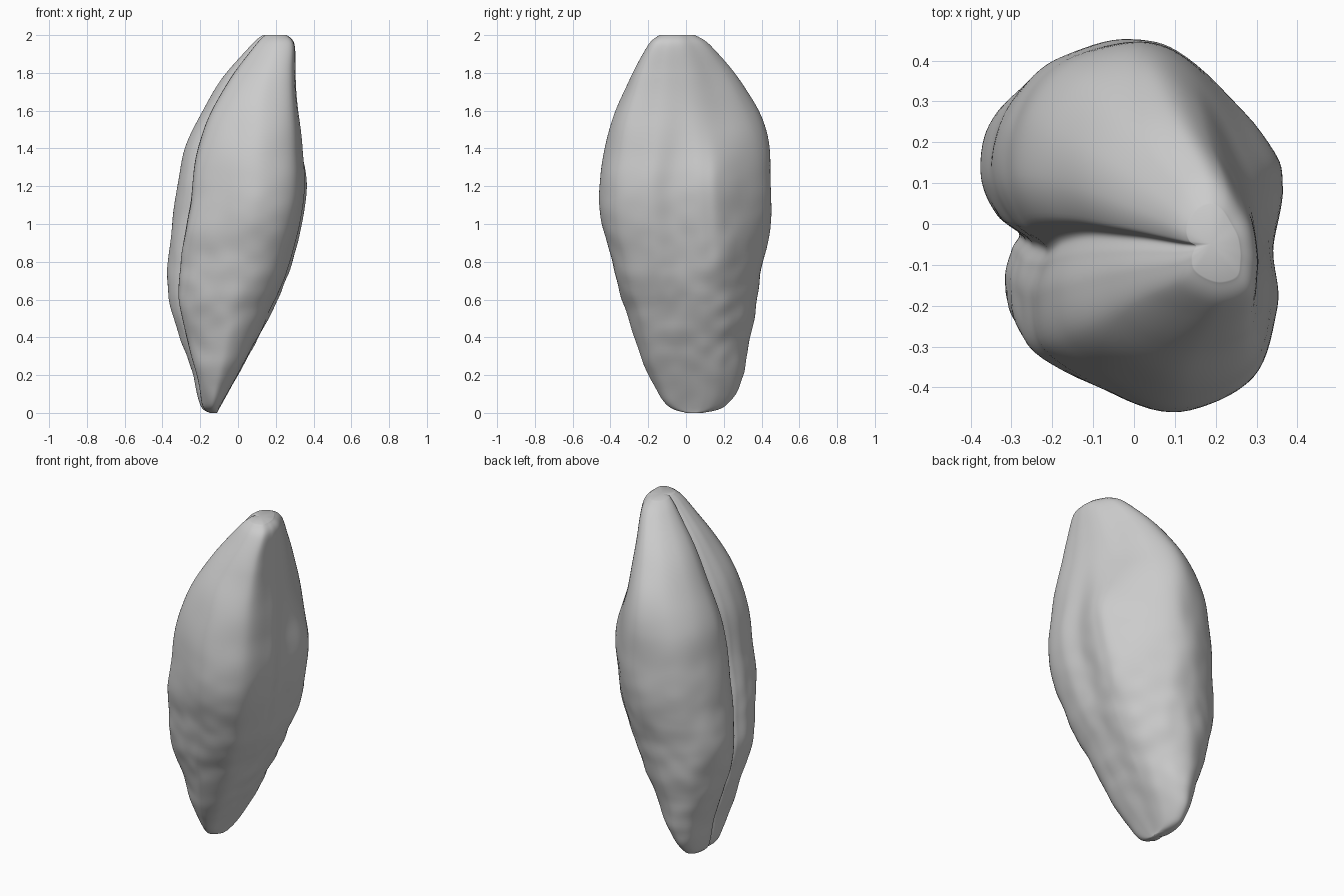
import bpy
import bmesh
from mathutils import Vector, noise

old = bpy.data.objects.get("Cube")
if old:
    bpy.data.objects.remove(old, do_unlink=True)

RINGS, STEPS = 110, 8

# Grooved cross-sections, counter-clockwise from the groove, with the height each belongs to
LOW = [(-.255, -.05), (-.28, -.10), (-.30, -.19), (-.275, -.31), (-.1, -.41),
       (.1, -.46), (.28, -.38), (.35, -.2), (.36, -.04), (.37, .12), (.32, .27),
       (.16, .41), (-.04, .46), (-.23, .40), (-.34, .27), (-.37, .12), (-.325, .01)]
MID = [(-.25, -.05), (-.265, -.10), (-.285, -.18), (-.26, -.31), (-.1, -.405),
       (.1, -.46), (.28, -.375), (.345, -.2), (.33, -.06), (.36, .1), (.325, .21),
       (.11, .42), (-.04, .46), (-.23, .40), (-.34, .27), (-.37, .12), (-.325, .01)]
TOP = [(-.24, -.04), (-.27, -.10), (-.295, -.19), (-.26, -.32), (-.1, -.42),
       (.1, -.46), (.315, -.39), (.36, -.2), (.355, -.06), (.325, .07), (.25, .20),
       (.12, .38), (-.04, .46), (-.22, .40), (-.34, .26), (-.37, .12), (-.325, .01)]
HEIGHTS = (.4, 1.15, 1.65)

# Height, then the extents: x low, x high, y low, y high
PROFILE = [(0, -.15, -.11, 0, .09), (.04, -.20, -.09, -.10, .21), (.2, -.24, 0, -.20, .30),
           (.4, -.315, .11, -.27, .335), (.6, -.365, .21, -.335, .375), (.8, -.375, .295, -.39, .41),
           (1, -.35, .345, -.45, .45), (1.2, -.325, .375, -.46, .445), (1.4, -.28, .36, -.43, .445),
           (1.6, -.19, .325, -.37, .385), (1.8, -.06, .305, -.285, .265),
           (1.95, .07, .30, -.20, .13), (2, .13, .26, -.14, .05)]


def spline(a, b, c, d, t):
    """Catmull-Rom blend between b and c."""
    return [q + t / 2 * (r - p + t * (2*p - 5*q + 4*r - s + t * (3*(q - r) + s - p)))
            for p, q, r, s in zip(a, b, c, d)]


def extents(u):
    last = len(PROFILE) - 1
    i = min(int(u * last), last - 1)
    pts = [PROFILE[max(0, min(last, i + k))] for k in (-1, 0, 1, 2)]
    return spline(*pts, u * last - i)


def outline(section):
    """Smooth closed loop, scaled to reach one unit from the centre."""
    n = len(section)
    loop = [spline(*[section[(i + k) % n] for k in (-1, 0, 1, 2)], s / STEPS)
            for i in range(n) for s in range(STEPS)]
    wide = max(abs(p[0]) for p in loop)
    deep = max(abs(p[1]) for p in loop)
    return [Vector((x / wide, y / deep, 0)) for x, y in loop]


def ease(z, start, end):
    t = max(0, min(1, (z - start) / (end - start)))
    return t * t * (3 - 2 * t)


# Soft dents all over, with finer wrinkles towards the lower half
def wrinkle(p):
    fine = 1 - ease(p.z, .5, 1.5)
    return .011 * noise.noise(p * 4) + .007 * fine * noise.noise(p * 10)


low_loop, mid_loop, top_loop = [outline(s) for s in (LOW, MID, TOP)]
count = len(low_loop)
bm = bmesh.new()
rings = []
for r in range(RINGS + 1):
    z, x0, x1, y0, y1 = extents(r / RINGS)
    centre = Vector(((x0 + x1) / 2, (y0 + y1) / 2, z))
    to_mid, to_top = ease(z, *HEIGHTS[:2]), ease(z, *HEIGHTS[1:])
    ring = []
    for a, b, c in zip(low_loop, mid_loop, top_loop):
        q = a.lerp(b, to_mid).lerp(c, to_top)
        arm = Vector((q.x * (x1 - x0) / 2, q.y * (y1 - y0) / 2, 0))
        p = centre + arm
        ring.append(bm.verts.new(p + arm.normalized() * wrinkle(p) * min(1, arm.length * 5)))
    rings.append(ring)

# Side wall and the two blunt ends
for lower, upper in zip(rings, rings[1:]):
    for i in range(count):
        j = (i + 1) % count
        bm.faces.new((lower[i], lower[j], upper[j], upper[i]))
for ring, order in ((rings[0], -1), (rings[-1], 1)):
    middle = bm.verts.new(sum((v.co for v in ring), Vector()) / count)
    for i in range(count):
        bm.faces.new((ring[i], ring[(i + 1) % count], middle)[::order])

bmesh.ops.recalc_face_normals(bm, faces=bm.faces[:])
mesh = bpy.data.meshes.new("seed")
bm.to_mesh(mesh)
bm.free()
mesh.shade_smooth()
seed = bpy.data.objects.new("seed", mesh)
bpy.context.collection.objects.link(seed)

grey = bpy.data.materials.new("plain grey")
grey.use_nodes = True
colour = (.6, .6, .6, 1)
grey.diffuse_color = colour
grey.node_tree.nodes["Principled BSDF"].inputs["Base Color"].default_value = colour
mesh.materials.append(grey)
